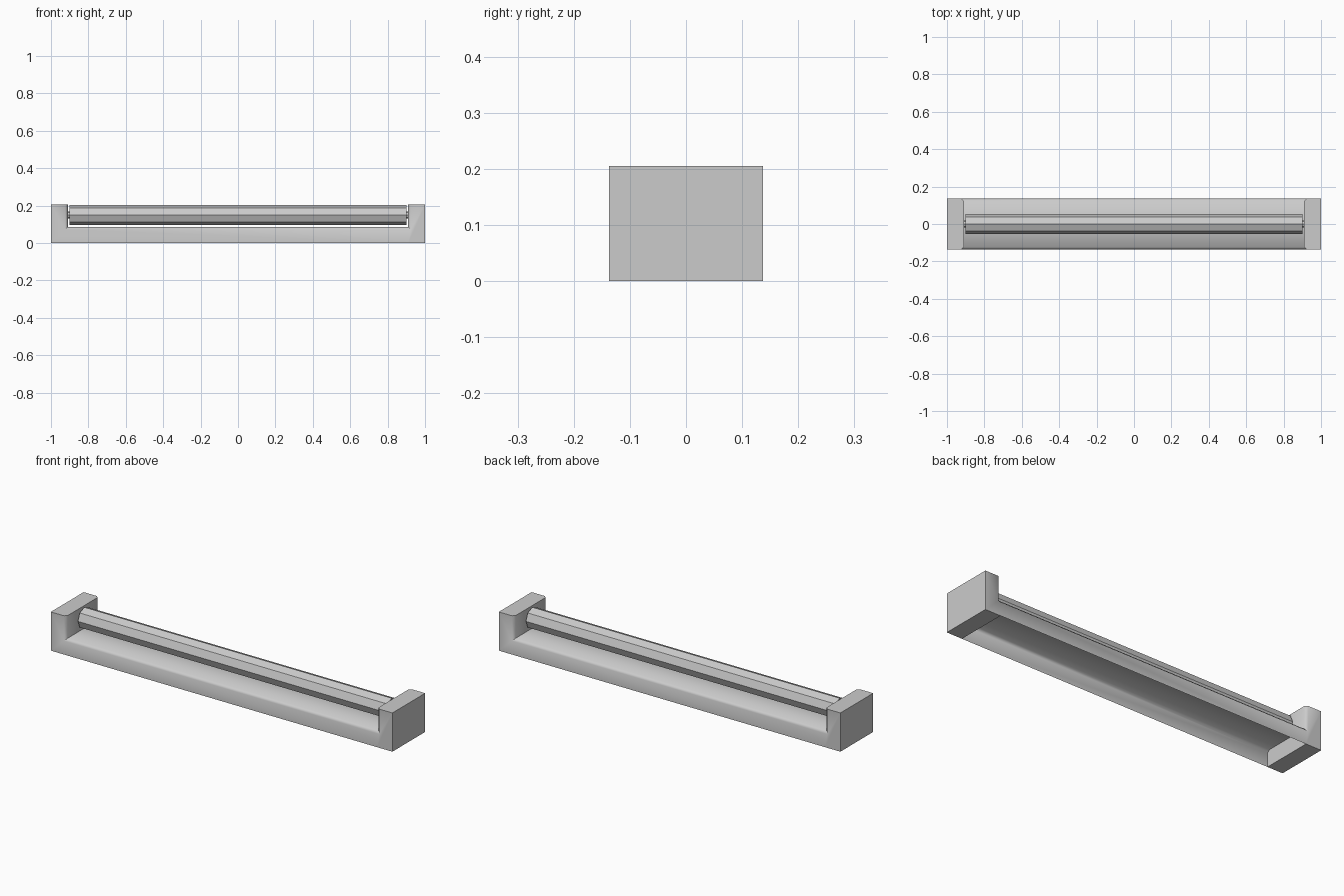
import bpy, bmesh
from math import pi
from mathutils import Matrix

if "Cube" in bpy.data.objects:
    bpy.data.objects.remove(bpy.data.objects["Cube"])

HALF_Y, INNER, TROUGH, TOP = 0.137, 0.91, 0.085, 0.205


def finish(bm, name, smooth=None):
    bmesh.ops.recalc_face_normals(bm, faces=bm.faces)
    mesh = bpy.data.meshes.new(name)
    bm.to_mesh(mesh)
    bm.free()
    ob = bpy.data.objects.new(name, mesh)
    bpy.context.collection.objects.link(ob)
    if smooth:
        bpy.ops.object.select_all(action='DESELECT')
        ob.select_set(True)
        bpy.context.view_layer.objects.active = ob
        bpy.ops.object.shade_smooth_by_angle(angle=smooth)
    return ob


def rod(name, x0, x1, radius):
    bm = bmesh.new()
    bmesh.ops.create_cone(bm, cap_ends=True, segments=8, radius1=radius,
                          radius2=radius, depth=x1 - x0,
                          matrix=Matrix.Translation(((x0 + x1) / 2, 0, 0.15)) @ Matrix.Rotation(pi / 2, 4, 'Y'))
    return finish(bm, name)


# U-shaped housing: front outline pulled through the depth
half = [(INNER, 0), (1, 0), (1, TOP), (INNER, TOP), (INNER, TROUGH)]
outline = half + [(-x, z) for x, z in reversed(half)]
bm = bmesh.new()
front = bm.faces.new([bm.verts.new((x, -HALF_Y, z)) for x, z in outline])
ext = bmesh.ops.extrude_face_region(bm, geom=[front], use_keep_orig=True)
bmesh.ops.translate(bm, vec=(0, 2 * HALF_Y, 0),
                    verts=[g for g in ext['geom'] if isinstance(g, bmesh.types.BMVert)])
bmesh.ops.recalc_face_normals(bm, faces=bm.faces)

# open underside between the end blocks
under = [f for f in bm.faces if f.normal.z < -0.9 and abs(f.calc_center_median().x) < 0.1]
bmesh.ops.delete(bm, geom=under, context='FACES_ONLY')

# chamfer around the recess, front and back
edges = [e for e in bm.edges
         if abs(e.verts[0].co.y - e.verts[1].co.y) < 1e-5
         and all(abs(v.co.x) < INNER + 0.01 and v.co.z > 0.01 for v in e.verts)]
bmesh.ops.bevel(bm, geom=edges, offset=0.013, segments=1, affect='EDGES')
finish(bm, "housing", 0.87)

# inner end walls that close the underside cavity, and lamp sockets
for side, label in ((-1, "left"), (1, "right")):
    bm = bmesh.new()
    x = side * INNER
    bm.faces.new([bm.verts.new((x, y, z)) for y, z in
                  ((-HALF_Y, 0), (HALF_Y, 0), (HALF_Y, TROUGH - 0.013), (HALF_Y - 0.013, TROUGH),
                   (0.013 - HALF_Y, TROUGH), (-HALF_Y, TROUGH - 0.013))])
    finish(bm, label + "_cavity_wall")
    a, b = sorted((side * 0.89, side * 0.92))
    rod(label + "_socket", a, b, 0.018)

# octagonal lamp tube
rod("lamp_tube", -0.9, 0.9, 0.054)
